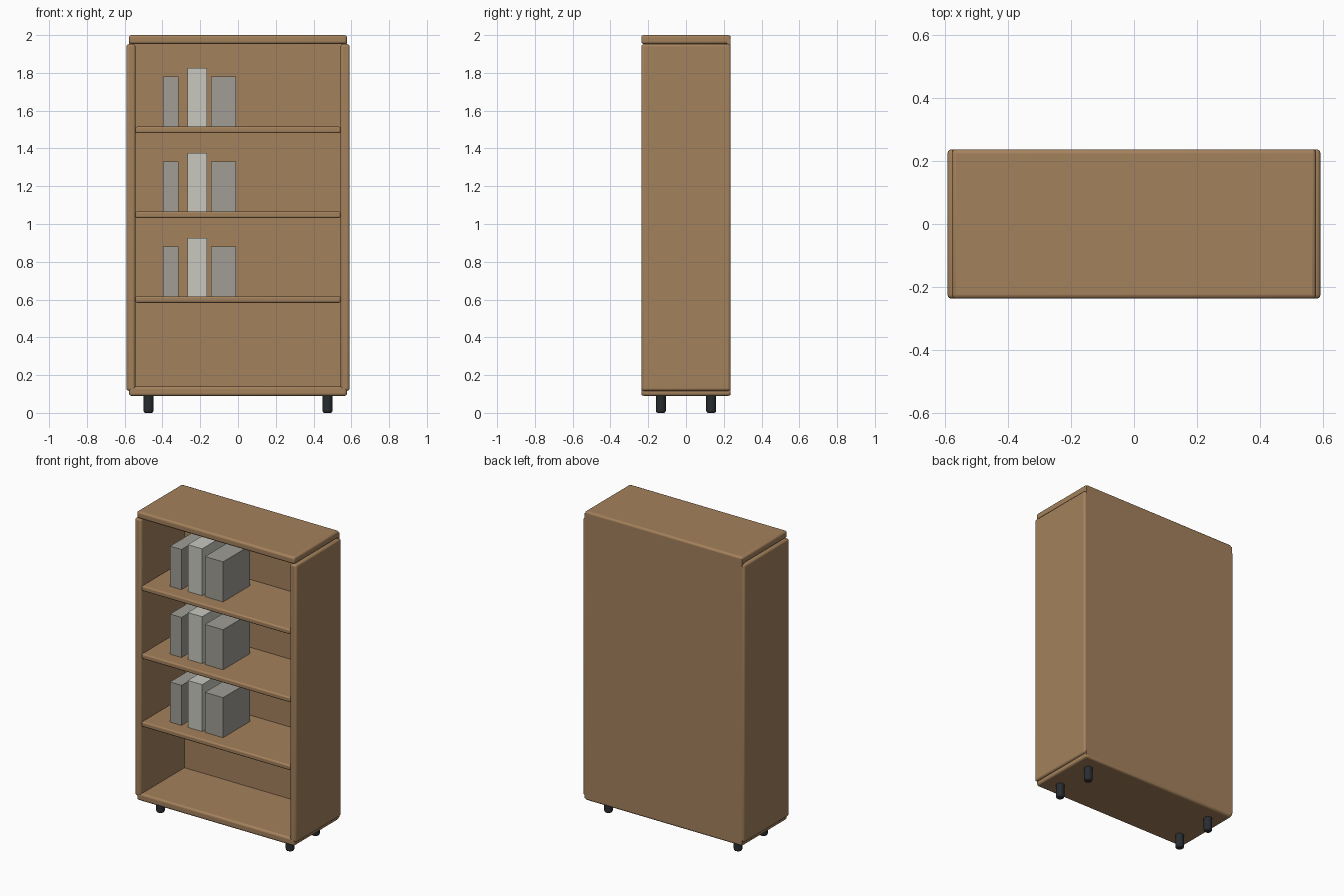
import bpy
import bmesh
from math import radians

if "Cube" in bpy.data.objects:
    bpy.data.objects.remove(bpy.data.objects["Cube"])


def material(name, rgb):
    mat = bpy.data.materials.new(name)
    mat.diffuse_color = (*rgb, 1)
    mat.use_nodes = True
    mat.node_tree.nodes["Principled BSDF"].inputs["Base Color"].default_value = mat.diffuse_color
    return mat


WOOD = material("wood", (0.37, 0.22, 0.107))
DARK = material("dark_metal", (0.022, 0.026, 0.03))
GREY = material("book_grey", (0.35, 0.34, 0.30))
PALE = material("book_pale", (0.58, 0.58, 0.53))


def finish(name, bm, mat, bevel):
    mesh = bpy.data.meshes.new(name)
    bm.to_mesh(mesh)
    bm.free()
    obj = bpy.data.objects.new(name, mesh)
    bpy.context.collection.objects.link(obj)
    mesh.materials.append(mat)
    if bevel:
        mod = obj.modifiers.new("rounded_edges", 'BEVEL')
        mod.width = bevel
        mod.segments = 3
        mod.limit_method = 'ANGLE'
        mod.angle_limit = radians(40)
        bpy.ops.object.select_all(action='DESELECT')
        obj.select_set(True)
        bpy.context.view_layer.objects.active = obj
        bpy.ops.object.shade_smooth_by_angle(angle=radians(35))
    return obj


def box(name, x, y, z, mat=WOOD, bevel=0.0):
    """Box spanning the (min, max) ranges x, y, z."""
    bm = bmesh.new()
    bmesh.ops.create_cube(bm, size=1)
    for v in bm.verts:
        v.co = [(r[0] + r[1]) / 2 + c * (r[1] - r[0]) for c, r in zip(v.co, (x, y, z))]
    return finish(name, bm, mat, bevel)


D = 0.2365       # half depth
W = 0.577        # half width of top and bottom
INNER = 0.543    # half width of the inside
DEPTH = (-D, D)

# Carcass: top, bottom, sides and back
box("top_board", (-W, W), DEPTH, (1.953, 2.0), bevel=0.013)
box("bottom_board", (-W, W), DEPTH, (0.09, 0.139), bevel=0.013)
box("left_side", (-0.591, -INNER), DEPTH, (0.117, 1.952), bevel=0.013)
box("right_side", (INNER, 0.591), DEPTH, (0.117, 1.952), bevel=0.013)
box("back_panel", (-W, W), (0.217, D), (0.105, 1.985))

# Shelves, each with three books
books = [(-0.398, -0.314, 0.265, GREY),
         (-0.268, -0.163, 0.31, PALE),
         (-0.142, -0.010, 0.265, GREY)]
for i, z in enumerate((0.617, 1.066, 1.515), 1):
    box(f"shelf_{i}", (-INNER, INNER), (-0.235, 0.22), (z - 0.034, z), bevel=0.009)
    for j, (x0, x1, height, mat) in enumerate(books, 1):
        box(f"book_{i}_{j}", (x0, x1), (-0.142, 0.142), (z, z + height), mat)

# Round feet
for sx, side in ((-1, "left"), (1, "right")):
    for sy, end in ((-1, "front"), (1, "back")):
        bm = bmesh.new()
        bmesh.ops.create_cone(bm, cap_ends=True, segments=20,
                              radius1=0.026, radius2=0.026, depth=0.1)
        bmesh.ops.translate(bm, verts=bm.verts, vec=(sx * 0.474, sy * 0.133, 0.05))
        finish(f"{end}_{side}_foot", bm, DARK, 0.01)
